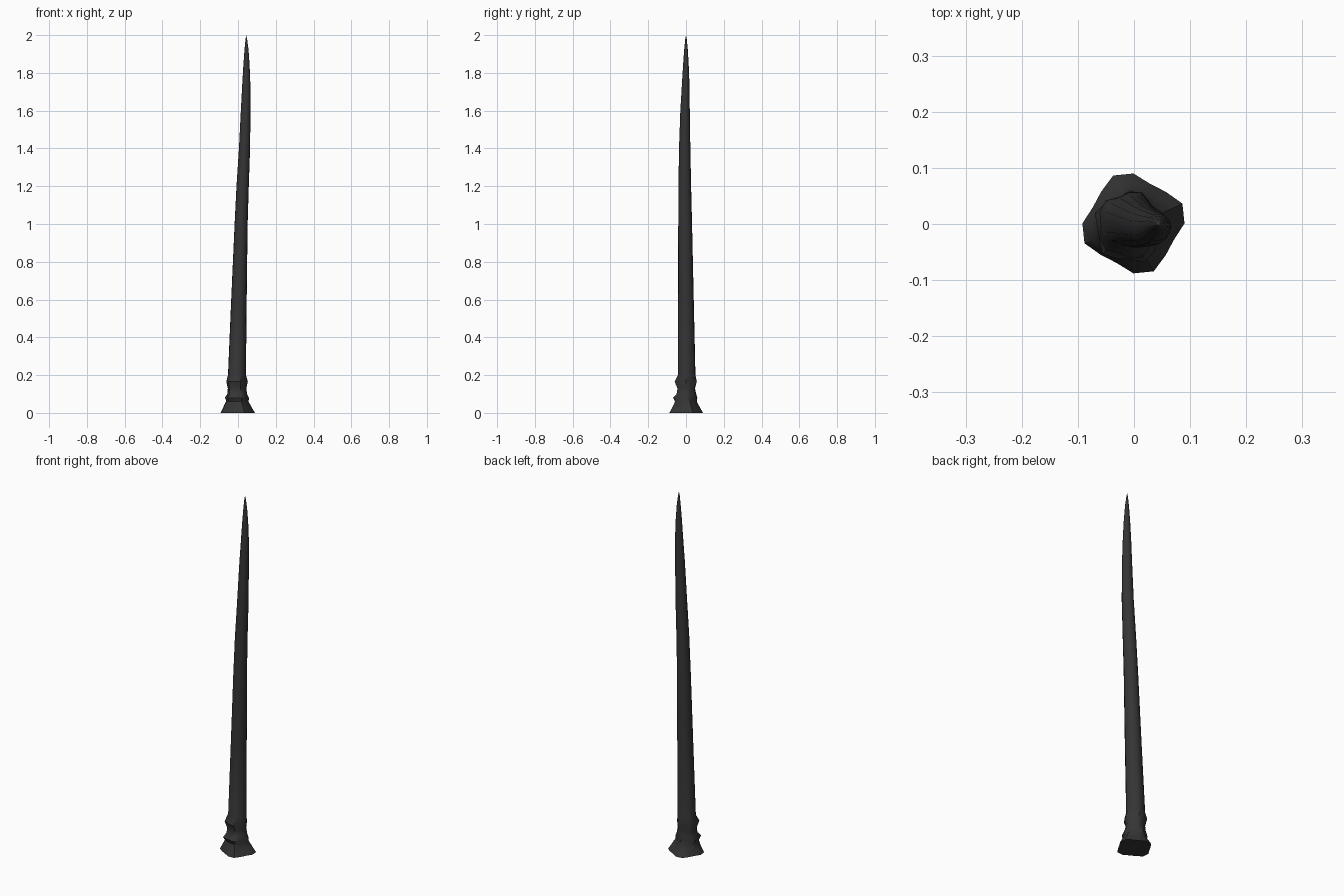
import bpy, bmesh
from math import sin, cos, pi, radians

SIDES = 16
# z, x min, x max, y min, y max, squareness, knobbliness
RINGS = [
    (0.00, -0.092, 0.090, -0.088, 0.090, 0.11, 0.00),
    (0.03, -0.078, 0.072, -0.072, 0.073, 0.09, 0.02),
    (0.06, -0.064, 0.056, -0.058, 0.057, 0.05, 0.05),
    (0.08, -0.070, 0.058, -0.068, 0.060, 0.00, 0.10),
    (0.10, -0.056, 0.048, -0.050, 0.054, 0.00, 0.05),
    (0.13, -0.054, 0.044, -0.045, 0.048, 0.00, 0.05),
    (0.165, -0.062, 0.052, -0.060, 0.057, 0.00, 0.09),
    (0.20, -0.053, 0.042, -0.043, 0.050, 0.00, 0.02),
    (0.60, -0.036, 0.046, -0.042, 0.041, 0.00, 0.00),
    (1.00, -0.018, 0.051, -0.041, 0.032, 0.00, 0.00),
    (1.20, -0.008, 0.057, -0.040, 0.027, 0.00, 0.00),
    (1.40, 0.005, 0.064, -0.037, 0.023, 0.00, 0.00),
    (1.60, 0.015, 0.066, -0.030, 0.020, 0.00, 0.00),
    (1.75, 0.023, 0.065, -0.021, 0.018, 0.00, 0.00),
    (1.85, 0.029, 0.061, -0.015, 0.014, 0.00, 0.00),
    (1.93, 0.035, 0.055, -0.009, 0.009, 0.00, 0.00),
    (1.98, 0.040, 0.048, -0.004, 0.004, 0.00, 0.00),
]


def section(z, x0, x1, y0, y1, square, knob):
    pts = []
    for i in range(SIDES):
        a = 2 * pi * i / SIDES
        r = 1 + square * cos(4 * (a - radians(15))) + knob * sin(5 * a + 9 * z)
        pts.append((r * cos(a), r * sin(a)))
    # fit the outline to the measured widths
    xs, ys = zip(*pts)
    fit = lambda v, vs, lo, hi: lo + (v - min(vs)) / (max(vs) - min(vs)) * (hi - lo)
    return [(fit(x, xs, x0, x1), fit(y, ys, y0, y1), z) for x, y in pts]


# leaning horn with knobbly flared root
bm = bmesh.new()
loops = [[bm.verts.new(p) for p in section(*ring)] for ring in RINGS]
for lo, hi in zip(loops, loops[1:]):
    for i in range(SIDES):
        j = (i + 1) % SIDES
        bm.faces.new((lo[i], lo[j], hi[j], hi[i]))
bm.faces.new(loops[0][::-1])
tip = bm.verts.new((0.044, 0, 2.0))
for i in range(SIDES):
    bm.faces.new((loops[-1][i], loops[-1][(i + 1) % SIDES], tip))
mesh = bpy.data.meshes.new("horn")
bm.to_mesh(mesh)
bm.free()
horn = bpy.data.objects.new("horn", mesh)
bpy.context.collection.objects.link(horn)

mat = bpy.data.materials.new("dark_horn")
mat.diffuse_color = (0.035, 0.035, 0.035, 1)
mesh.materials.append(mat)

bpy.context.view_layer.objects.active = horn
horn.select_set(True)
bpy.ops.object.shade_smooth_by_angle(angle=radians(40))
